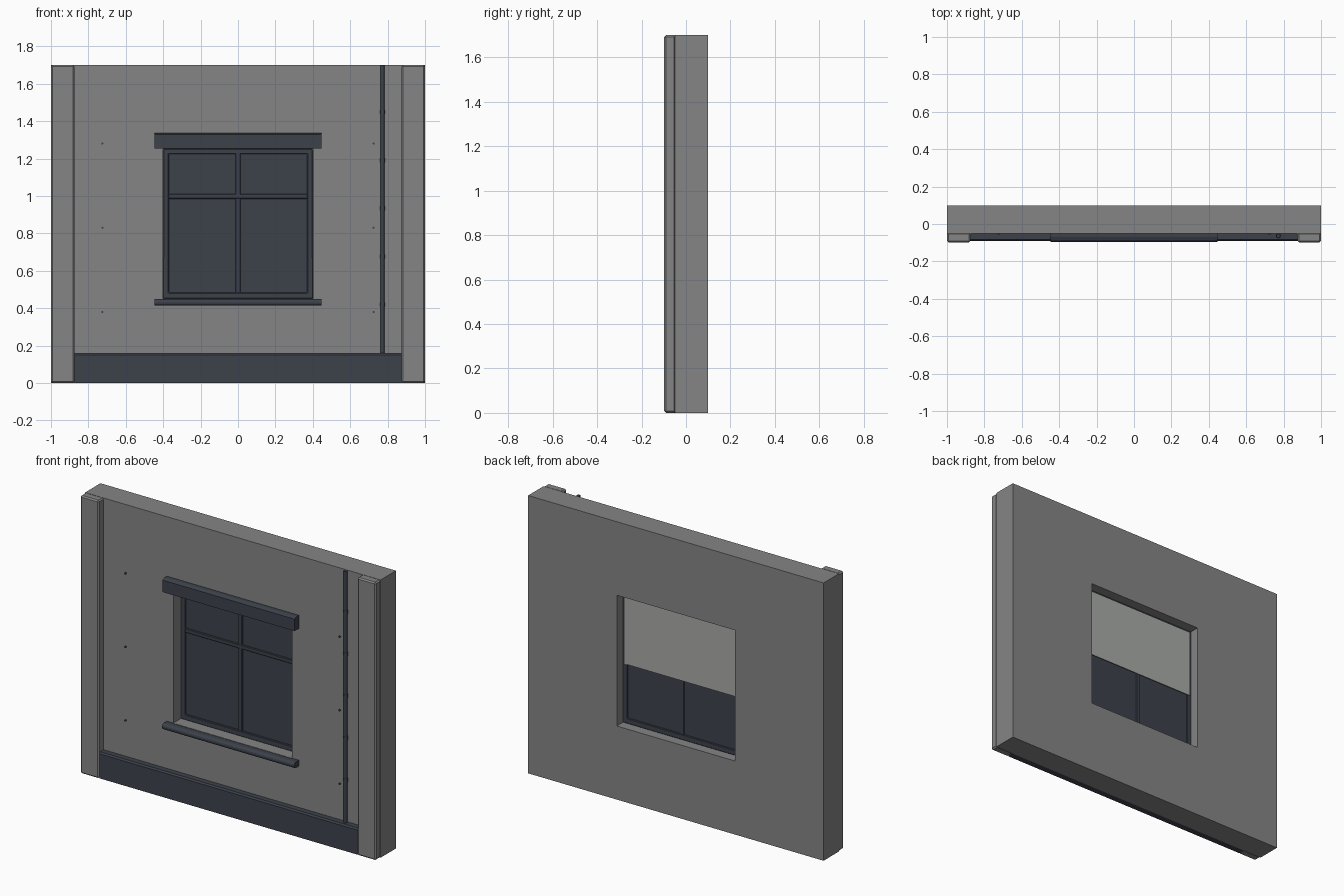
import bpy, bmesh, math
from mathutils import Matrix

cube = bpy.data.objects.get("Cube")
if cube:
    bpy.data.objects.remove(cube, do_unlink=True)


def material(name, rgb):
    m = bpy.data.materials.new(name)
    m.use_nodes = True
    m.diffuse_color = (*rgb, 1)
    m.node_tree.nodes["Principled BSDF"].inputs["Base Color"].default_value = (*rgb, 1)
    return m


plaster = material("grey plaster", (0.235, 0.235, 0.235))
slate = material("dark slate", (0.046, 0.054, 0.07))
fabric = material("pale blind fabric", (0.40, 0.41, 0.395))


def finish(name, bm, mat, bevel=0):
    bmesh.ops.recalc_face_normals(bm, faces=bm.faces)
    mesh = bpy.data.meshes.new(name)
    bm.to_mesh(mesh)
    bm.free()
    mesh.materials.append(mat)
    ob = bpy.data.objects.new(name, mesh)
    bpy.context.collection.objects.link(ob)
    if bevel:
        mod = ob.modifiers.new("edge bevel", 'BEVEL')
        mod.width = bevel
        mod.segments = 1
    return ob


def box(name, x, y, z, mat, bevel=0):
    bm = bmesh.new()
    bmesh.ops.create_cube(bm, size=1)
    for v in bm.verts:
        for i, (a, b) in enumerate((x, y, z)):
            v.co[i] = a if v.co[i] < 0 else b
    return finish(name, bm, mat, bevel)


def ring(name, outer, inner, y, mat, bevel=0):
    """Rectangular slab with a rectangular hole; rects are (x0, x1, z0, z1)."""
    bm = bmesh.new()
    loops = []
    for x0, x1, z0, z1 in (outer, inner):
        for d in y:
            loops.append([bm.verts.new((px, d, pz)) for px, pz in
                          ((x0, z0), (x1, z0), (x1, z1), (x0, z1))])
    of, ob, inf, inb = loops
    for a, b in ((of, ob), (of, inf), (inf, inb), (ob, inb)):
        for i in range(4):
            j = (i + 1) % 4
            bm.faces.new((a[i], a[j], b[j], b[i]))
    return finish(name, bm, mat, bevel)


def extrude_x(name, profile, half, mat):
    """Closed (y, z) profile swept along x from -half to half."""
    bm = bmesh.new()
    ends = [[bm.verts.new((s * half, y, z)) for y, z in profile] for s in (-1, 1)]
    for e in ends:
        bm.faces.new(e)
    for i in range(len(profile)):
        j = (i + 1) % len(profile)
        bm.faces.new((ends[0][i], ends[0][j], ends[1][j], ends[1][i]))
    return finish(name, bm, mat)


def cylinder(name, centre, radius, length, axis, mat, sides=12):
    bm = bmesh.new()
    rot = Matrix.Rotation(math.pi / 2, 4, 'X') if axis == 'Y' else Matrix()
    bmesh.ops.create_cone(bm, cap_ends=True, segments=sides, radius1=radius, radius2=radius,
                          depth=length, matrix=Matrix.Translation(centre) @ rot)
    for f in bm.faces:
        f.smooth = len(f.verts) == 4
    for e in bm.edges:
        e.smooth = all(f.smooth for f in e.link_faces)
    return finish(name, bm, mat)


FRONT, BACK, TOP = -0.05, 0.098, 1.7

# Wall with window opening
ring("wall", (-1, 1, 0, TOP), (-0.4, 0.4, 0.45, 1.25), (FRONT, BACK), plaster)

# Corner pilasters
for side, s in (("left", 1), ("right", -1)):
    xs = sorted((s * 0.875, s * 1.0))
    box(side + "_pilaster", xs, (-0.098, FRONT + 0.005), (0, TOP), plaster, 0.008)

# Plinth with chamfered top
extrude_x("plinth", [(FRONT, 0), (-0.09, 0), (-0.09, 0.15), (-0.083, 0.16), (FRONT, 0.16)],
          0.875, slate)

# Lintel and sill
extrude_x("lintel", [(FRONT, 1.255), (-0.092, 1.255), (-0.092, 1.328), (-0.07, 1.336),
                     (FRONT, 1.336)], 0.447, slate)
nose = [(-0.08 + 0.016 * math.cos(a), 0.431 + 0.018 * math.sin(a))
        for a in (math.radians(d) for d in range(90, 271, 30))]
extrude_x("sill_nose", nose + [(FRONT, 0.413), (FRONT, 0.449)], 0.447, slate)
box("sill_board", (-0.4, 0.4), (FRONT - 0.005, 0.02), (0.44, 0.451), plaster)

# Window frame, glazing bars and panes
ring("window_frame", (-0.4, 0.4, 0.45, 1.25), (-0.37, 0.37, 0.483, 1.225), (0.018, 0.04), slate, 0.003)
box("mullion", (-0.013, 0.013), (0.02, 0.038), (0.48, 1.23), slate, 0.003)
box("transom", (-0.372, 0.372), (0.019, 0.037), (0.985, 1.01), slate, 0.003)
box("window_panes", (-0.375, 0.375), (0.028, 0.032), (0.478, 1.23), slate)

# Half-drawn blind on the inner side
box("blind", (-0.385, 0.385), (0.041, 0.046), (0.815, 1.238), fabric)

# Drainpipe with collars
PIPE_X, PIPE_Y = 0.772, -0.063
cylinder("drainpipe", (PIPE_X, PIPE_Y, (0.155 + TOP) / 2), 0.0105, TOP - 0.155, 'Z', slate)
for i in range(5):
    z = 0.42 + i * 0.257
    cylinder(f"pipe_collar_{i + 1}", (PIPE_X, PIPE_Y, z), 0.014, 0.022, 'Z', slate)

# Wall bolts
for s in (-1, 1):
    for i in range(3):
        cylinder("wall_bolt", (s * 0.725, FRONT - 0.002, 0.38 + i * 0.45), 0.006, 0.01, 'Y', slate, 8)
